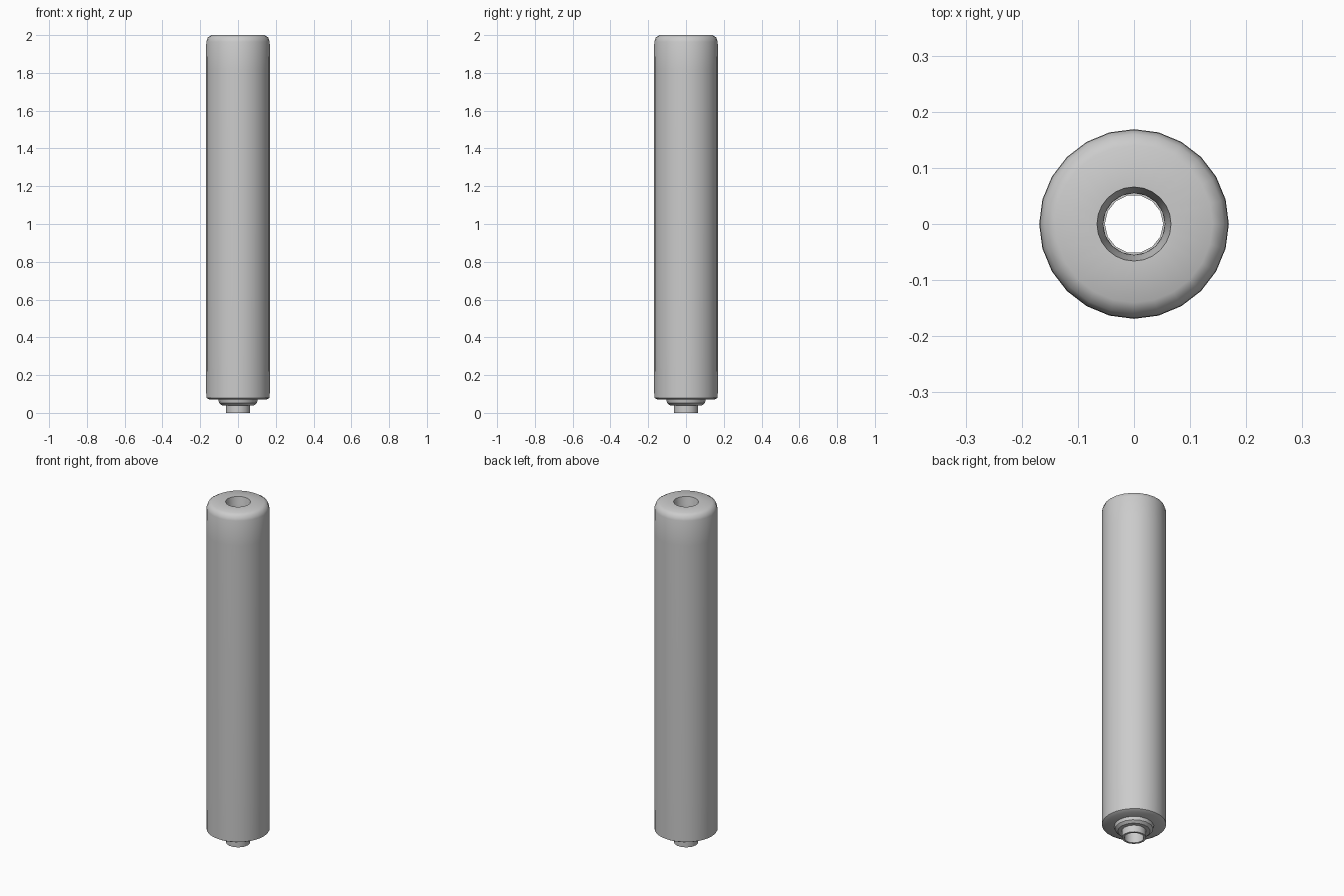
import bpy, bmesh, math

if "Cube" in bpy.data.objects:
    bpy.data.objects.remove(bpy.data.objects["Cube"])

grey = bpy.data.materials.new("light_grey")
grey.diffuse_color = (0.6, 0.6, 0.6, 1)
grey.use_nodes = True
grey.node_tree.nodes["Principled BSDF"].inputs["Base Color"].default_value = grey.diffuse_color


def lathe(name, profile, sides, angle):
    """Revolve a closed (radius, z) profile around z."""
    bm = bmesh.new()
    rings = []
    for r, z in profile:
        rings.append([bm.verts.new((r * math.cos(2 * math.pi * i / sides),
                                    r * math.sin(2 * math.pi * i / sides), z))
                      for i in range(sides)])
    for k, a in enumerate(rings):
        b = rings[(k + 1) % len(rings)]
        for i in range(sides):
            j = (i + 1) % sides
            bm.faces.new((a[i], a[j], b[j], b[i]))
    bmesh.ops.recalc_face_normals(bm, faces=bm.faces)
    me = bpy.data.meshes.new(name)
    bm.to_mesh(me)
    bm.free()
    me.materials.append(grey)
    ob = bpy.data.objects.new(name, me)
    bpy.context.collection.objects.link(ob)
    bpy.ops.object.select_all(action='DESELECT')
    ob.select_set(True)
    bpy.context.view_layer.objects.active = ob
    bpy.ops.object.shade_smooth_by_angle(angle=math.radians(angle))
    return ob


# long tube body with rounded top rim and through bore
lathe("tube_body", [(0.055, 0.07), (0.15, 0.07), (0.168, 0.08), (0.169, 0.34),
                    (0.169, 1.82), (0.168, 1.965), (0.16, 1.988), (0.14, 2.0),
                    (0.066, 2.0), (0.06, 1.96), (0.055, 1.93)], 24, 40)

# stepped collar under the body
lathe("lower_collar", [(0.055, 0.04), (0.085, 0.04), (0.1, 0.052), (0.104, 0.07),
                       (0.055, 0.07)], 16, 30)

# small outlet pipe at the base
lathe("outlet_pipe", [(0.052, 0.0), (0.064, 0.0), (0.064, 0.042), (0.052, 0.042)], 14, 40)
